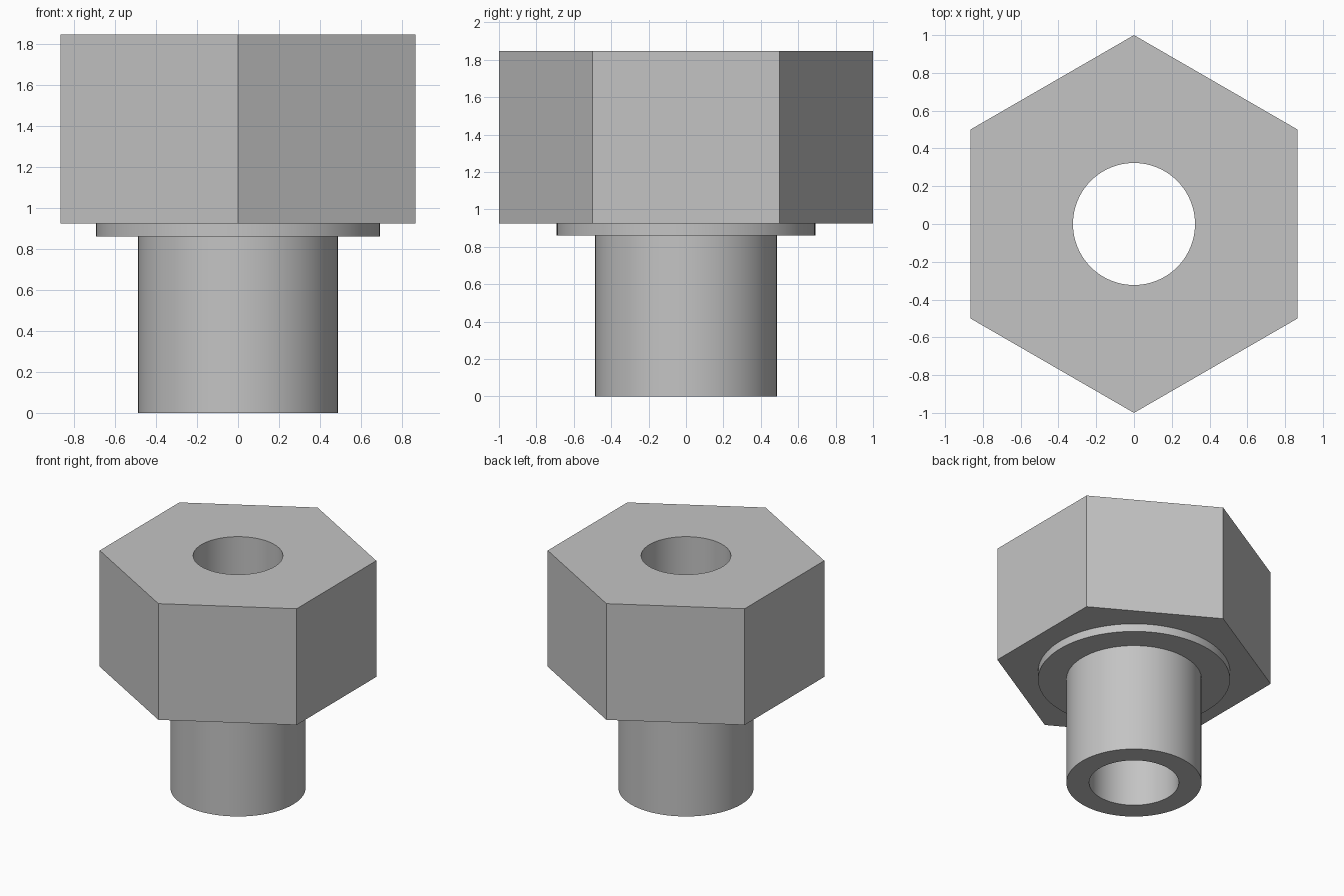
import bpy, bmesh
from math import cos, sin, pi

SEGMENTS = 96  # divisible by 12, so the hexagon corners land on ring points
BORE, SHANK, COLLAR, HEX = 0.323, 0.487, 0.692, 1.0
SHOULDER, HEAD_BASE, TOP = 0.86, 0.923, 1.847

if "Cube" in bpy.data.objects:
    bpy.data.objects.remove(bpy.data.objects["Cube"])

steel = bpy.data.materials.new("light grey steel")
steel.use_nodes = True
grey = (0.55, 0.55, 0.55, 1)
steel.diffuse_color = grey
steel.node_tree.nodes["Principled BSDF"].inputs["Base Color"].default_value = grey


def ring(bm, radius, z, hexagonal=False):
    """Ring of points, round or following a hexagon with corners on the y axis."""
    verts = []
    for i in range(SEGMENTS):
        a = 2 * pi * i / SEGMENTS
        r = radius
        if hexagonal:
            # Distance to the nearest flat, whose normals point every 60 degrees
            off = a - round(a / (pi / 3)) * pi / 3
            r *= cos(pi / 6) / cos(off)
        verts.append(bm.verts.new((r * cos(a), r * sin(a), z)))
    return verts


# Closed profile: shank, collar, hexagonal head, then back down the through bore
bm = bmesh.new()
profile = [
    (BORE, 0, False), (SHANK, 0, False),
    (SHANK, SHOULDER, False), (COLLAR, SHOULDER, False),
    (COLLAR, HEAD_BASE, False), (HEX, HEAD_BASE, True),
    (HEX, TOP, True), (BORE, TOP, False),
]
rings = [ring(bm, *p) for p in profile]
for k, low in enumerate(rings):
    high = rings[(k + 1) % len(rings)]
    for i in range(SEGMENTS):
        j = (i + 1) % SEGMENTS
        bm.faces.new((low[i], low[j], high[j], high[i]))
bmesh.ops.recalc_face_normals(bm, faces=bm.faces)

mesh = bpy.data.meshes.new("hex_head_bushing")
bm.to_mesh(mesh)
bm.free()
mesh.materials.append(steel)
body = bpy.data.objects.new("hex_head_bushing", mesh)
bpy.context.collection.objects.link(body)

# Smooth round walls, crisp flats and rims
bpy.ops.object.select_all(action="DESELECT")
body.select_set(True)
bpy.context.view_layer.objects.active = body
bpy.ops.object.shade_smooth_by_angle(angle=pi / 6)
